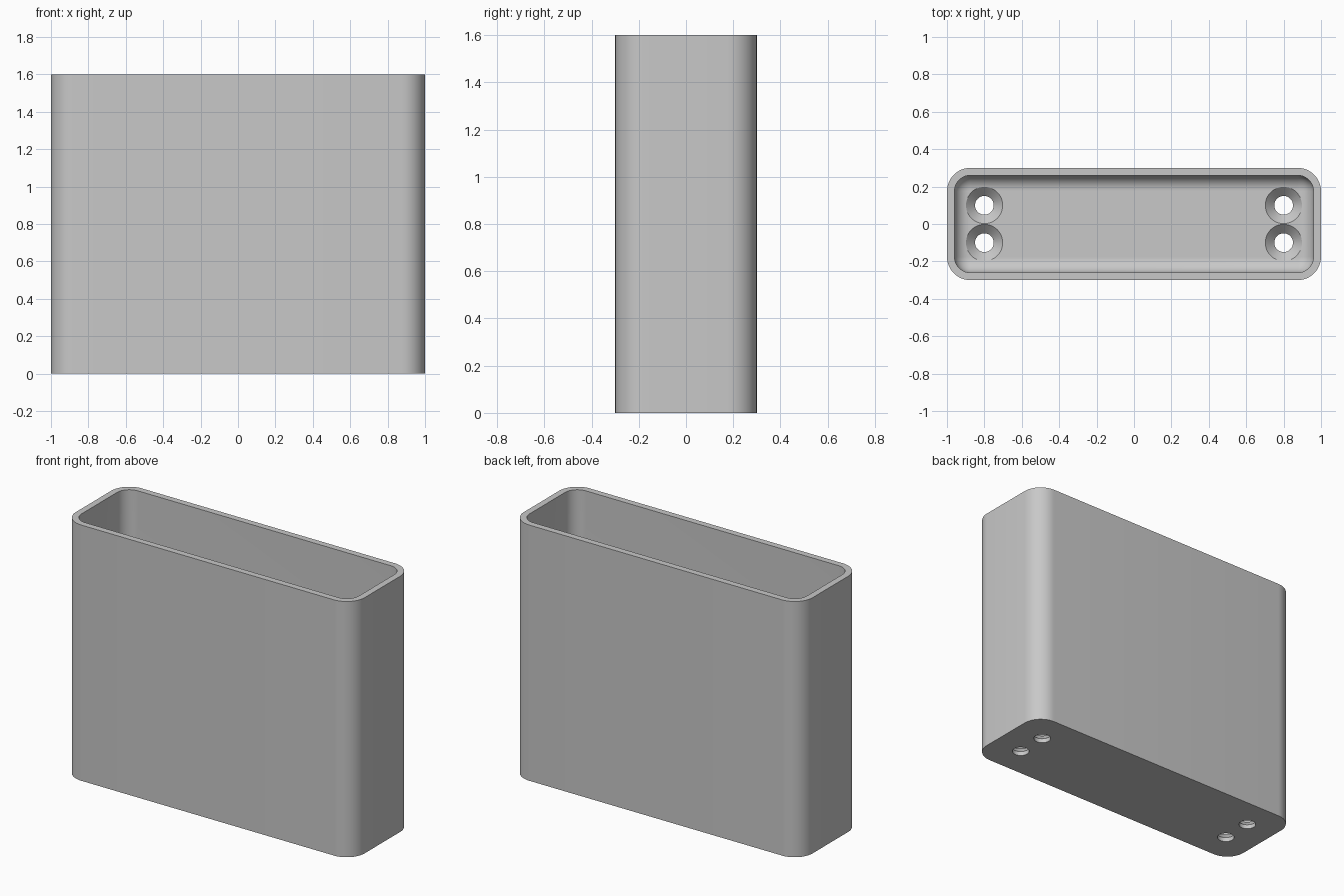
import bpy, bmesh
from math import sin, cos, pi, radians

cube = bpy.data.objects.get("Cube")
if cube:
    bpy.data.objects.remove(cube, do_unlink=True)

LENGTH, DEPTH, HEIGHT = 2.0, 0.6, 1.6
CORNER, WALL, FLOOR, FILLET = 0.125, 0.04, 0.075, 0.08
STEPS = 12

grey = bpy.data.materials.new("plain_grey")
grey.use_nodes = True
colour = (0.58, 0.58, 0.58, 1)
grey.diffuse_color = colour
grey.node_tree.nodes["Principled BSDF"].inputs["Base Color"].default_value = colour


def rounded_ring(bm, inset, z):
    """Rounded rectangle, shrunk evenly by inset."""
    r = CORNER - inset
    ring = []
    for k, (sx, sy) in enumerate([(1, 1), (-1, 1), (-1, -1), (1, -1)]):
        for i in range(STEPS + 1):
            a = (k + i / STEPS) * pi / 2
            ring.append(bm.verts.new((sx * (LENGTH / 2 - CORNER) + r * cos(a),
                                      sy * (DEPTH / 2 - CORNER) + r * sin(a), z)))
    return ring


def circle_ring(bm, x, y, r, z, n=48):
    return [bm.verts.new((x + r * cos(2 * pi * i / n), y + r * sin(2 * pi * i / n), z))
            for i in range(n)]


def loft(bm, rings):
    """Join the rings in order and cap both ends."""
    for a, b in zip(rings, rings[1:]):
        for i in range(len(a)):
            j = (i + 1) % len(a)
            bm.faces.new((a[i], a[j], b[j], b[i]))
    bm.faces.new(rings[0][::-1])
    bm.faces.new(rings[-1])


def make_object(name, bm):
    bmesh.ops.recalc_face_normals(bm, faces=bm.faces)
    mesh = bpy.data.meshes.new(name)
    bm.to_mesh(mesh)
    bm.free()
    mesh.materials.append(grey)
    obj = bpy.data.objects.new(name, mesh)
    bpy.context.collection.objects.link(obj)
    return obj


# Open box: outer wall, flat rim, inner wall, filleted floor
bm = bmesh.new()
rings = [rounded_ring(bm, 0, 0), rounded_ring(bm, 0, HEIGHT), rounded_ring(bm, WALL, HEIGHT)]
for i in range(STEPS + 1):
    a = i / STEPS * pi / 2
    rings.append(rounded_ring(bm, WALL + FILLET * (1 - cos(a)), FLOOR + FILLET * (1 - sin(a))))
loft(bm, rings)
box = make_object("open_box", bm)

# Countersunk screw holes through the floor
bm = bmesh.new()
for x in (-0.8, 0.8):
    for y in (-0.1, 0.1):
        loft(bm, [circle_ring(bm, x, y, r, z) for r, z in
                  [(0.05, -0.1), (0.05, FLOOR - 0.048), (0.098, FLOOR), (0.098, FLOOR + 0.1)]])
cutter = make_object("screw_hole_cutter", bm)
cutter.hide_render = True

cut = box.modifiers.new("screw_holes", "BOOLEAN")
cut.operation = "DIFFERENCE"
cut.solver = "EXACT"
cut.object = cutter

bpy.ops.object.select_all(action="DESELECT")
box.select_set(True)
bpy.context.view_layer.objects.active = box
bpy.ops.object.modifier_apply(modifier=cut.name)
bpy.data.objects.remove(cutter, do_unlink=True)
bpy.ops.object.shade_smooth_by_angle(angle=radians(30))
